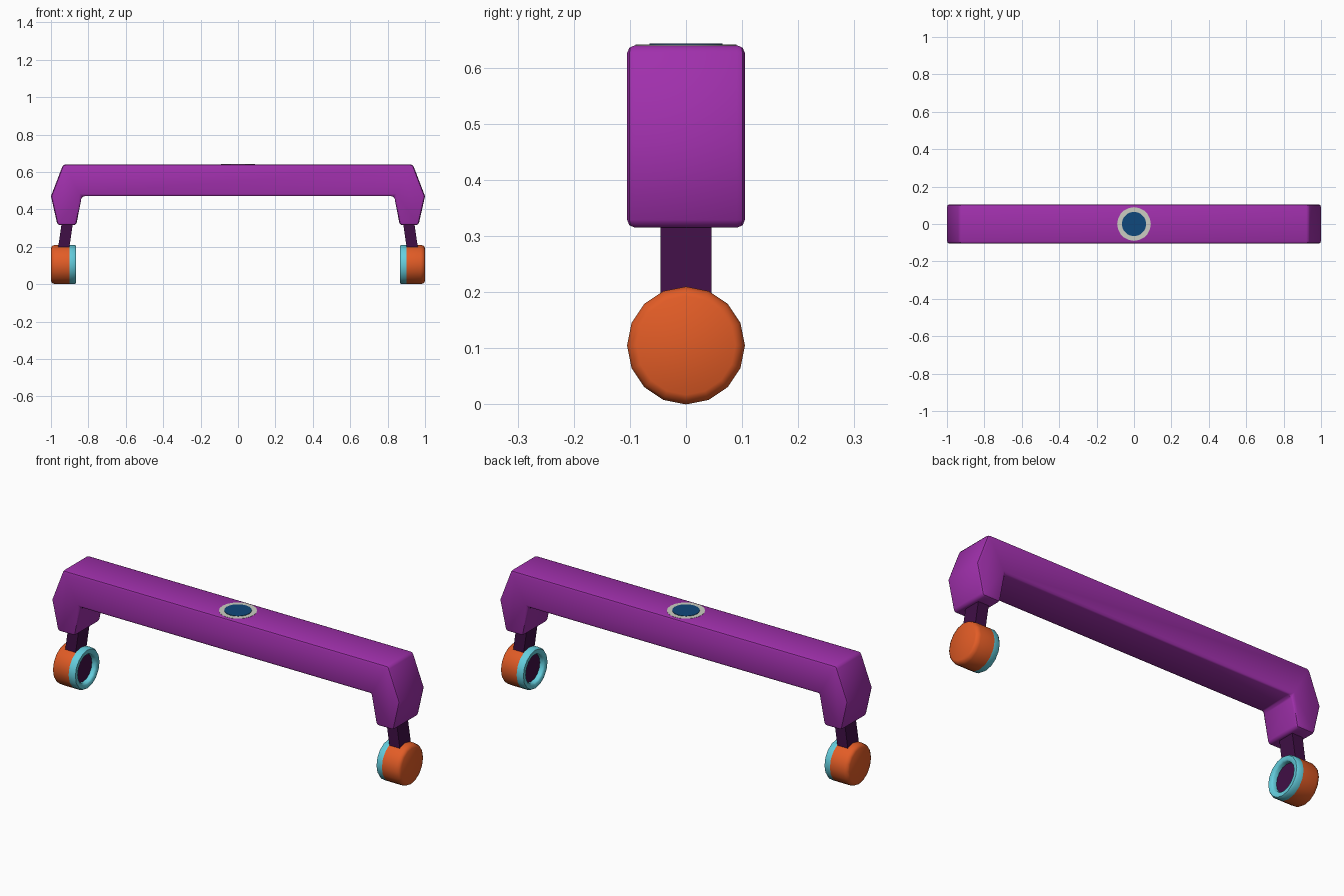
import bpy, bmesh, math
from mathutils import Vector

if "Cube" in bpy.data.objects:
    bpy.data.objects.remove(bpy.data.objects["Cube"])


def material(name, rgb):
    m = bpy.data.materials.new(name)
    lin = [((c / 255 + 0.055) / 1.055) ** 2.4 if c > 10 else c / 255 / 12.92 for c in rgb]
    m.diffuse_color = (*lin, 1)
    m.use_nodes = True
    m.node_tree.nodes["Principled BSDF"].inputs["Base Color"].default_value = m.diffuse_color
    return m


PURPLE = material("purple", (160, 48, 172))
DARK = material("dark purple", (64, 15, 70))
ORANGE = material("orange", (226, 92, 38))
CYAN = material("light cyan", (100, 206, 222))
BLUE = material("deep blue", (16, 72, 124))
GREY = material("pale grey", (204, 206, 194))


def finish(name, bm, mats, bevel=0, angle=40):
    bmesh.ops.remove_doubles(bm, verts=bm.verts, dist=1e-5)
    bmesh.ops.recalc_face_normals(bm, faces=bm.faces)
    me = bpy.data.meshes.new(name)
    bm.to_mesh(me)
    bm.free()
    for m in mats:
        me.materials.append(m)
    ob = bpy.data.objects.new(name, me)
    bpy.context.collection.objects.link(ob)
    bpy.context.view_layer.objects.active = ob
    ob.select_set(True)
    if bevel:
        mod = ob.modifiers.new("Bevel", 'BEVEL')
        mod.width = bevel
        mod.segments = 2
        mod.limit_method = 'ANGLE'
        mod.angle_limit = math.radians(50)
        bpy.ops.object.modifier_apply(modifier=mod.name)
    bpy.ops.object.shade_smooth_by_angle(angle=math.radians(angle))
    ob.select_set(False)
    return ob


def prism(profile, half):
    """Extrude an xz outline along y, from -half to half."""
    bm = bmesh.new()
    face = bm.faces.new([bm.verts.new((x, -half, z)) for x, z in profile])
    ext = bmesh.ops.extrude_face_region(bm, geom=[face])
    moved = [g for g in ext["geom"] if isinstance(g, bmesh.types.BMVert)]
    bmesh.ops.translate(bm, verts=moved, vec=(0, 2 * half, 0))
    return bm


def lathe_x(profile, sides, sign):
    """Spin an (x, radius, material) profile around the wheel axis."""
    bm = bmesh.new()
    rings = []
    for x, r, _ in profile:
        rings.append([bm.verts.new((sign * x, r * math.sin(a), 0.105 - r * math.cos(a)))
                      for a in (2 * math.pi * i / sides for i in range(sides))])
    for k in range(len(rings) - 1):
        for i in range(sides):
            j = (i + 1) % sides
            f = bm.faces.new((rings[k][i], rings[k][j], rings[k + 1][j], rings[k + 1][i]))
            f.material_index = profile[k + 1][2]
    # end caps
    bm.faces.new(rings[0]).material_index = profile[0][2]
    bm.faces.new(rings[-1]).material_index = profile[-1][2]
    return bm


# Bridge-shaped frame
right = [(0.835, 0.47), (0.865, 0.315), (0.965, 0.315), (1.0, 0.47), (0.935, 0.64)]
outline = right + [(-x, z) for x, z in reversed(right)]
finish("frame_beam", prism(outline, 0.105), [PURPLE], bevel=0.014)

# Wheel: orange hub, cyan rim, dark recess
wheel = [(1.0, 0.088, 0), (0.993, 0.1, 0), (0.978, 0.105, 0), (0.9, 0.105, 0),
         (0.874, 0.105, 1), (0.865, 0.099, 1), (0.865, 0.08, 1), (0.872, 0.073, 1),
         (0.89, 0.072, 1), (0.89, 0.071, 2)]
for side, s in (("left", -1), ("right", 1)):
    strut = [(s * x, z) for x, z in ((0.882, 0.33), (0.942, 0.33), (0.967, 0.16), (0.907, 0.16))]
    finish(side + "_strut", prism(strut, 0.045), [DARK])
    finish(side + "_wheel", lathe_x(wheel, 16, s), [ORANGE, CYAN, DARK], angle=50)

# Round button plate on the top
for name, r, z, m in (("button_rim", 0.09, 0.641, GREY), ("button_centre", 0.065, 0.643, BLUE)):
    bm = bmesh.new()
    bmesh.ops.create_cone(bm, cap_ends=True, segments=20, radius1=r, radius2=r, depth=0.006)
    bmesh.ops.translate(bm, verts=bm.verts, vec=Vector((0, 0, z - 0.003)))
    finish(name, bm, [m])
